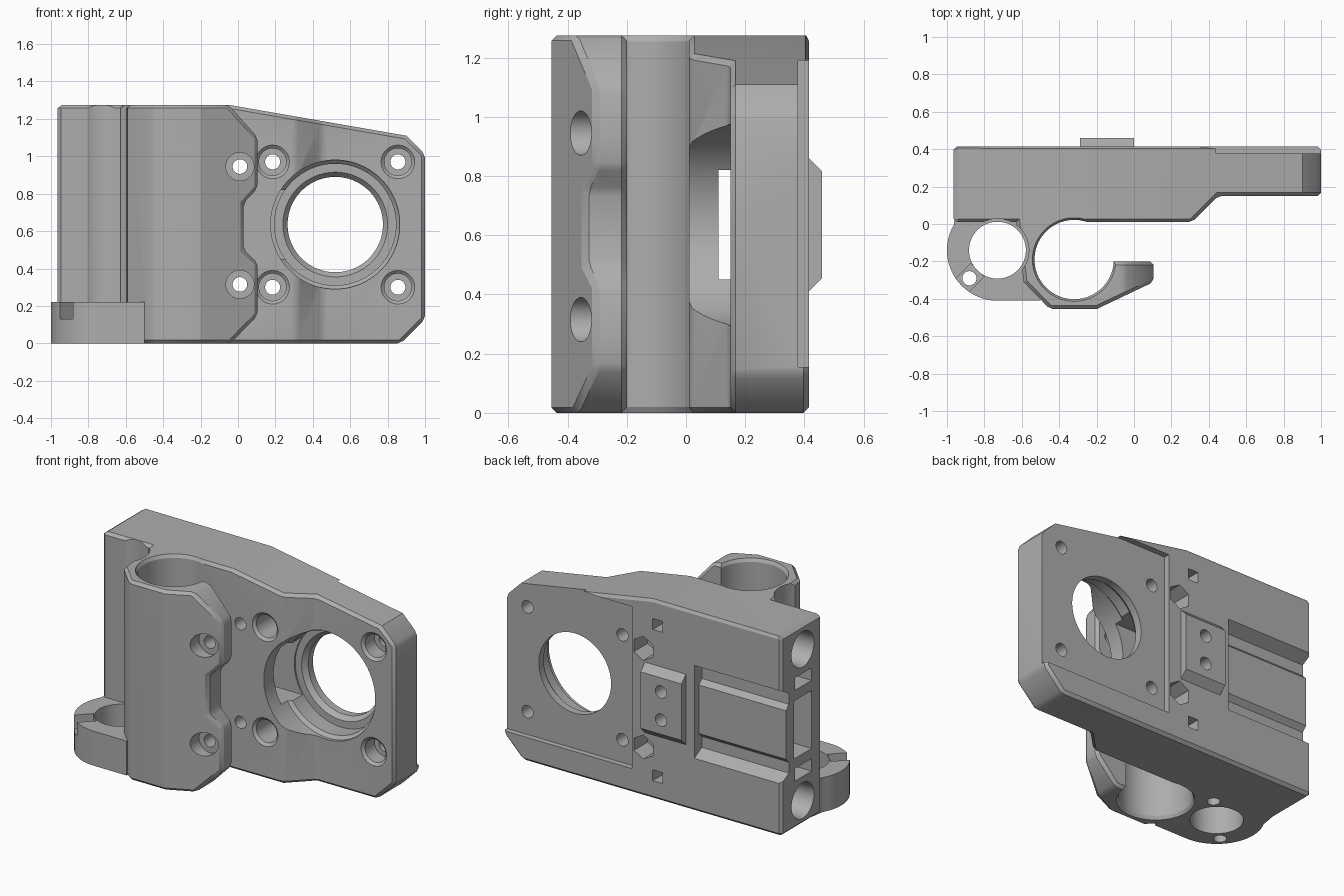
import bpy, bmesh, math
from mathutils import Vector

old = bpy.data.objects.get("Cube")
if old:
    bpy.data.objects.remove(old)

grey = bpy.data.materials.new("plain_grey")
grey.use_nodes = True
GREY = (0.42, 0.42, 0.42, 1)
grey.diffuse_color = GREY
grey.node_tree.nodes["Principled BSDF"].inputs["Base Color"].default_value = GREY


def place(axis, u, v, t):
    return Vector({"x": (t, u, v), "y": (u, t, v), "z": (u, v, t)}[axis])


def finish(name, bm):
    bmesh.ops.recalc_face_normals(bm, faces=bm.faces)
    mesh = bpy.data.meshes.new(name)
    bm.to_mesh(mesh)
    bm.free()
    ob = bpy.data.objects.new(name, mesh)
    bpy.context.collection.objects.link(ob)
    return ob


def loft(name, rings):
    # skin a stack of equal rings and cap both ends
    bm = bmesh.new()
    vs = [[bm.verts.new(p) for p in ring] for ring in rings]
    n = len(vs[0])
    for lo, hi in zip(vs, vs[1:]):
        for i in range(n):
            j = (i + 1) % n
            bm.faces.new((lo[i], lo[j], hi[j], hi[i]))
    bm.faces.new(vs[0])
    bm.faces.new(vs[-1])
    return finish(name, bm)


def prism(name, axis, pts, a, b):
    return loft(name, [[place(axis, u, v, t) for u, v in pts] for t in (a, b)])


def lathe(name, axis, u, v, profile, n=48):
    turn = [math.tau * (i + 0.5) / n for i in range(n)]
    return loft(name, [[place(axis, u + r * math.cos(k), v + r * math.sin(k), t)
                        for k in turn] for r, t in profile])


def rect(u0, u1, v0, v1):
    return [(u0, v0), (u1, v0), (u1, v1), (u0, v1)]


def bake(ob):
    deps = bpy.context.evaluated_depsgraph_get()
    mesh = bpy.data.meshes.new_from_object(ob.evaluated_get(deps))
    ob.modifiers.clear()
    ob.data = mesh


def combine(ob, other, op="DIFFERENCE"):
    m = ob.modifiers.new("combine", "BOOLEAN")
    m.operation, m.solver, m.object = op, "EXACT", other
    bake(ob)
    bpy.data.objects.remove(other)


def chamfer(ob, width):
    m = ob.modifiers.new("chamfer", "BEVEL")
    m.width, m.segments, m.limit_method = width, 1, "ANGLE"
    m.angle_limit = math.radians(40)
    bake(ob)


# Main plate: plan outline trimmed by the front outline
body = prism("bracket_body", "z", [(-0.965, 0.01), (0.31, 0.01), (0.45, 0.15), (1, 0.15),
                                   (1, 0.415), (-0.965, 0.415)], 0, 1.275)
trim = prism("trim", "y", [(-1.1, 0), (0.87, 0), (1, 0.13), (1, 1.01), (0.9, 1.11),
                           (-0.05, 1.275), (-1.1, 1.275)], -1, 1)
combine(body, trim, "INTERSECT")
chamfer(body, 0.018)

# Bearing clamp with notched free edge
clamp = prism("clamp", "z", [(-0.64, 0.1), (-0.59, -0.31), (-0.45, -0.455), (-0.2, -0.455),
                             (0.105, -0.31), (0.105, -0.2), (-0.32, -0.2), (-0.32, 0.1)], 0, 1.275)
trim = prism("trim", "y", [(-1, 0), (-0.04, 0), (0.105, 0.15), (0.105, 0.43), (0.03, 0.5),
                           (0.03, 0.75), (0.105, 0.83), (0.105, 1.1), (-0.05, 1.275),
                           (-1, 1.275)], -1, 1)
combine(clamp, trim, "INTERSECT")
chamfer(clamp, 0.018)
combine(body, clamp, "UNION")

# Full-height groove beside the clamp, then the foot ring around the lead screw
SX, SY = -0.73, -0.14
combine(body, lathe("groove", "z", SX, SY, [(0.168, 0.2), (0.168, 1.5)], 64))
arc = [(SX + 0.27 * math.cos(a), SY + 0.27 * math.sin(a))
       for a in (math.radians(150 + 5 * i) for i in range(25))]
foot = prism("foot", "z", arc + [(-0.5, -0.41), (-0.5, 0.08), (-0.95, 0.08)], 0, 0.22)
combine(body, foot, "UNION")

cuts = []
# Screw and bearing bores
cuts.append(lathe("screw_bore", "z", SX, SY, [(0.152, -0.1), (0.152, 0.5)], 64))
cuts.append(lathe("bearing_bore", "z", -0.32, -0.19,
                  [(0.235, -0.02), (0.212, 0.02), (0.212, 1.255), (0.235, 1.295)], 64))
# Nut slot and screw holes in the foot
d = Vector((-0.15, -0.15)).normalized()
s = Vector((-d.y, d.x))
c = Vector((-0.88, -0.29))
cuts.append(prism("nut_slot", "z", [tuple(c + d * p + s * q) for p, q in rect(-0.06, 0.09, -0.05, 0.05)],
                  0.13, 0.3))
cuts.append(lathe("foot_hole", "z", c.x, c.y, [(0.038, -0.1), (0.038, 0.3)], 24))
cuts.append(lathe("foot_hole", "z", -0.58, 0.01, [(0.038, -0.1), (0.038, 0.18)], 24))

# Motor opening, stepped
MX, MZ = 0.52, 0.635
cuts.append(lathe("motor_bore", "y", MX, MZ, [
    (0.345, -0.1), (0.345, 0.17), (0.325, 0.19), (0.325, 0.3), (0.28, 0.3),
    (0.255, 0.33), (0.255, 0.6)], 72))
# Belt tunnel to the end face, with small slots above and below
cuts.append(prism("belt_tunnel", "x", rect(0.11, 0.29, 0.45, 0.82), -1.1, 0.4))
# Motor seat on the back
cuts.append(prism("motor_seat", "y", rect(0.09, 1.2, 0.155, 1.19), 0.378, 0.6))
# Stepped belt pocket on the back
cuts.append(prism("belt_pocket", "x", [(0.43, 0.33), (0.34, 0.38), (0.34, 0.45), (0.37, 0.48),
                                       (0.37, 0.79), (0.34, 0.82), (0.34, 0.89), (0.43, 0.94)],
                  -1.1, -0.35))

for side in (-1, 1):
    # Rod sockets, end slots and rod stop windows
    z = MZ + side * 0.483
    cuts.append(lathe("rod_socket", "x", 0.2, z, [(0.125, -1), (0.105, -0.94), (0.105, -0.06)]))
    cuts.append(prism("end_slot", "x", rect(0.11, 0.28, MZ + side * 0.29 - 0.04, MZ + side * 0.29 + 0.04),
                      -1.1, -0.85))
    cuts.append(prism("rod_window", "y", rect(-0.125, -0.055, z - 0.035, z + 0.035), 0.2, 0.6))
    # Motor screws with countersunk seats
    for mx, front in ((0.185, 0.01), (0.855, 0.15)):
        cuts.append(lathe("motor_screw", "y", mx, MZ + side * 0.335, [
            (0.09, front - 0.03), (0.09, front), (0.073, front + 0.015),
            (0.073, 0.26), (0.04, 0.26), (0.04, 0.6)], 32))
    # Clamp screws and nut pockets
    z = 0.63 + side * 0.315
    cuts.append(lathe("clamp_screw", "y", 0.01, z, [
        (0.075, -0.6), (0.075, -0.3), (0.039, -0.3), (0.039, 0.6)], 32))
    cuts.append(lathe("nut_pocket", "y", 0.01, z, [(0.075, 0.28), (0.075, 0.36), (0.085, 0.6)], 6))

for cut in cuts:
    combine(body, cut)

# Raised rear pad with two screw holes
pad = prism("rear_pad", "x", [(0.40, 0.41), (0.415, 0.41), (0.46, 0.455), (0.46, 0.815),
                              (0.415, 0.86), (0.40, 0.86)], -0.29, 0)
for side in (-1, 1):
    for ob in (body, pad):
        combine(ob, lathe("pad_hole", "y", -0.145, MZ + side * 0.09, [(0.04, 0.33), (0.04, 0.6)], 24))

for ob in (body, pad):
    ob.data.materials.clear()
    ob.data.materials.append(grey)
    for p in ob.data.polygons:
        p.material_index = 0
    bpy.ops.object.select_all(action="DESELECT")
    ob.select_set(True)
    bpy.context.view_layer.objects.active = ob
    bpy.ops.object.shade_smooth_by_angle(angle=math.radians(25))
